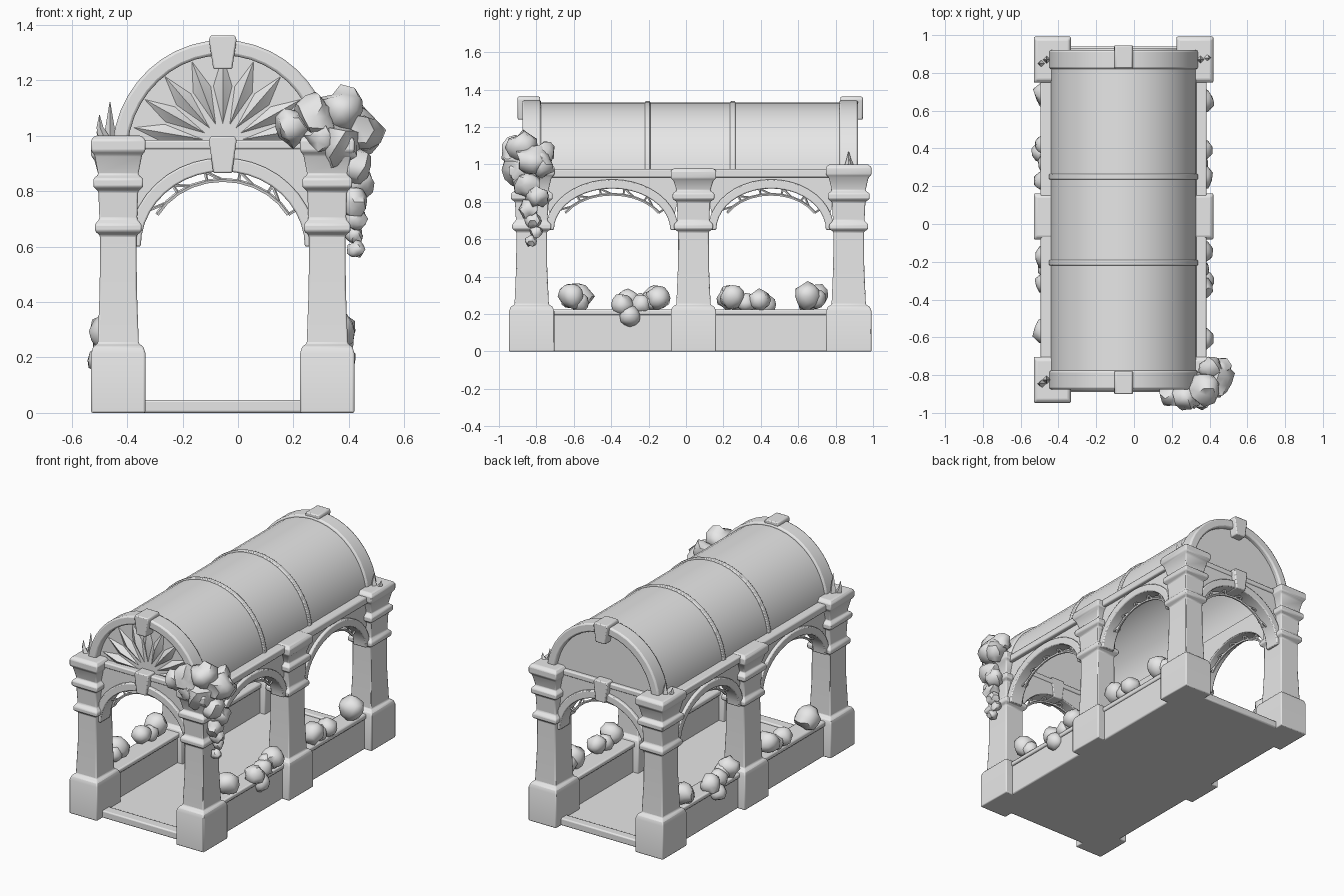
import bpy, bmesh, math, random
from mathutils import Vector

random.seed(4)
if "Cube" in bpy.data.objects:
    bpy.data.objects.remove(bpy.data.objects["Cube"], do_unlink=True)

stone = bpy.data.materials.new("grey_stone")
stone.use_nodes = True
stone.diffuse_color = (0.8, 0.8, 0.8, 1)
stone.node_tree.nodes["Principled BSDF"].inputs["Base Color"].default_value = (0.8, 0.8, 0.8, 1)

CX = -0.055            # centre line of the building
FRONT, MID, BACK = -0.825, 0.04, 0.87
SPAN = 0.377           # pillar distance from the centre line


def finish(name, bm, bevel=0.0, angle=40):
    bmesh.ops.recalc_face_normals(bm, faces=bm.faces)
    mesh = bpy.data.meshes.new(name)
    bm.to_mesh(mesh)
    bm.free()
    obj = bpy.data.objects.new(name, mesh)
    bpy.context.collection.objects.link(obj)
    mesh.materials.append(stone)
    if bevel:
        mod = obj.modifiers.new("soft_edges", "BEVEL")
        mod.width, mod.segments = bevel, 2
    bpy.ops.object.select_all(action="DESELECT")
    obj.select_set(True)
    bpy.context.view_layer.objects.active = obj
    bpy.ops.object.shade_smooth_by_angle(angle=math.radians(angle))
    return obj


def box(name, x0, x1, y0, y1, z0, z1, bevel=0.008):
    bm = bmesh.new()
    bmesh.ops.create_cube(bm, size=1)
    for v in bm.verts:
        v.co = ((x0 + x1) / 2 + v.co.x * (x1 - x0),
                (y0 + y1) / 2 + v.co.y * (y1 - y0),
                (z0 + z1) / 2 + v.co.z * (z1 - z0))
    return finish(name, bm, bevel)


def loft(bm, rings, closed=False):
    """Skin a list of equal point rings."""
    rows = [[bm.verts.new(p) for p in ring] for ring in rings]
    n = len(rows[0])
    for a, b in zip(rows, rows[1:]):
        for i in range(n):
            j = (i + 1) % n
            bm.faces.new((a[i], a[j], b[j], b[i]))
    bm.faces.new(rows[0])
    bm.faces.new(rows[-1])


def arc(a, b, z, start=0.0, n=20):
    return [(a * math.cos(t), z + b * math.sin(t))
            for t in (start + (math.pi - 2 * start) * i / n for i in range(n + 1))]


def place(u, z, d, side, mid):
    return (d, mid + u, z) if side else (mid + u, d, z)


def arch_solid(name, inner, outer, d0, d1, side=False, mid=CX, bevel=0.0):
    """Solid between two profile lines, from depth d0 to d1."""
    bm = bmesh.new()
    loft(bm, [[place(*p, d, side, mid) for p, d in ((i, d0), (o, d0), (o, d1), (i, d1))]
              for i, o in zip(inner, outer)])
    return finish(name, bm, bevel)


def tube(bm, p, q, r):
    p, q = Vector(p), Vector(q)
    d = q - p
    m = d.to_track_quat("Z", "Y").to_matrix().to_4x4()
    m.translation = (p + q) / 2
    bmesh.ops.create_cone(bm, cap_ends=True, segments=5, radius1=r, radius2=r,
                          depth=d.length, matrix=m)


def lattice(name, a, b, z, d, side, mid):
    """Thin openwork bar hanging below an arch."""
    bm = bmesh.new()
    low, high = arc(a - 0.03, b - 0.035, z, 0.5, 10), arc(a, b, z, 0.5, 10)
    for i in range(10):
        p, q = place(*low[i], d, side, mid), place(*low[i + 1], d, side, mid)
        tube(bm, p, q, 0.008)
        tube(bm, p, place(*high[i + i % 2], d, side, mid), 0.006)
    finish(name, bm)


def archway(name, a, b, z, half, top, d0, d1, out, side=False, mid=CX):
    """Wall with an arched hole, a raised band round it and openwork below."""
    inner = arc(a, b, z)
    wall = [(half * math.cos(math.pi * i / 20), top) for i in range(21)]
    arch_solid(name + "_wall", inner, wall, d0, d1, side, mid)
    lo, hi = (d0, d1 + 0.02) if out > 0 else (d0 - 0.02, d1)
    arch_solid(name + "_band", arc(a - 0.004, b - 0.004, z), arc(a + 0.04, b + 0.045, z),
               lo, hi, side, mid, 0.006)
    lattice(name + "_lattice", a, b, z, (d0 + d1) / 2, side, mid)


def pillar(name, x, y, top=1.0):
    profile = [(0, .098), (.215, .098), (.24, .09), (.25, .074), (.45, .067), (.64, .066),
               (.655, .084), (.68, .084), (.70, .068), (.80, .072), (.815, .09),
               (.845, .09), (.86, .072), (.93, .086), (.945, .098), (.985, .098), (1, .084)]
    bm = bmesh.new()
    loft(bm, [[(x + sx * h, y + sy * h * 1.24, z if z < .9 else z * top)
               for sx, sy in ((-1, -1), (1, -1), (1, 1), (-1, 1))] for z, h in profile])
    finish(name, bm, 0.006)


def leafy(name, blobs, jitter=0.25, detail=2):
    """Cluster of rough rounded clumps: (x, y, z, radius)."""
    bm = bmesh.new()
    for x, y, z, r in blobs:
        new = bmesh.ops.create_icosphere(bm, subdivisions=detail, radius=r)["verts"]
        for v in new:
            v.co = v.co * (1 + random.uniform(-jitter, jitter)) + Vector((x, y, z))
    return finish(name, bm, angle=50)


def keystone(name, z0, z1, y0, y1):
    bm = bmesh.new()
    loft(bm, [[(CX - w, y0, z), (CX + w, y0, z), (CX + w, y1, z), (CX - w, y1, z)]
              for z, w in ((z0, .034), (z1 - .015, .05), (z1, .044))])
    finish(name, bm, 0.006)


# Floor and thresholds
box("floor", CX - .42, CX + .42, -.86, .93, 0, .035)
box("front_threshold", CX - .32, CX + .32, -.89, -.82, 0, .047)
box("back_threshold", CX - .32, CX + .32, .88, .94, 0, .047)

# Pillars, side walls, eaves and side arches
for s, label in ((-1, "right"), (1, "left")):
    px = CX + s * SPAN
    pillar(label + "_front_pillar", px, FRONT)
    pillar(label + "_middle_pillar", px, MID, .98)
    pillar(label + "_back_pillar", px, BACK)
    xs = lambda i, o: sorted((CX + s * i, CX + s * o))
    box(label + "_low_wall", *xs(.315, .425), -.78, .82, 0, .205)
    box(label + "_wall_ledge", *xs(.305, .435), -.76, .80, .195, .225)
    box(label + "_eave", *xs(.36, .44), -.84, .89, .93, .975)
    for bay, mid, a in (("front", -.395, .315), ("back", .455, .297)):
        archway(f"{label}_{bay}_side_arch", a, .225, .65, a + .07, .955,
                *xs(.345, .415), s, True, mid)

# End arches, gables, rims and keystones
for label, y, s in (("front", FRONT, -1), ("back", BACK, 1)):
    archway(label + "_arch", .30, .275, .6, .385, .975, y - .04, y + .04, s)
    box(label + "_cornice", CX - .37, CX + .37, y - .045, y + .045, .95, .985)
    gable = arc(.38, .39, .93, .1)
    arch_solid(label + "_gable", [(u, .96) for u, z in gable], gable, y - .005, y + .02)
    arch_solid(label + "_gable_rim", arc(.345, .36, .93, .1), arc(.40, .415, .93, .1),
               y - .05, y + .05, bevel=.01)
    yo = sorted((y + s * .075, y - s * .045))
    keystone(label + "_gable_keystone", 1.24, 1.362, *yo)
    keystone(label + "_arch_keystone", .865, .998, *yo)

# Fan relief in the front gable
bm = bmesh.new()
for i in range(9):
    t = math.pi * (i + .5) / 9
    c, sn = math.cos(t), math.sin(t)
    y = FRONT - .004
    pts = [(.07 * c, .07 * sn), (.22 * c - .035 * sn, .22 * sn + .035 * c),
           (.33 * c, .34 * sn), (.22 * c + .035 * sn, .22 * sn - .035 * c)]
    rim = [bm.verts.new((CX + u, y, .975 + max(z * .93, 0))) for u, z in pts]
    tip = bm.verts.new((CX + .2 * c, y - .03, .975 + .19 * sn))
    bm.faces.new(rim)
    for j in range(4):
        bm.faces.new((rim[j], rim[(j + 1) % 4], tip))
finish("fan_relief", bm)

# Barrel roof with raised seams
arch_solid("barrel_roof", arc(.36, .375, .93), arc(.388, .4, .93), FRONT, BACK)
for i, y in enumerate((-.205, .25)):
    arch_solid(f"roof_seam_{i + 1}", arc(.37, .38, .93), arc(.398, .408, .93),
               y - .014, y + .014, bevel=.005)

# Shrubs on the low walls, the two sides being half-turn copies
shrubs = [("round_shrub", [(.405, -.61, .295, .07), (.40, -.57, .26, .05)]),
          ("trailing_shrub", [(.41, -.34, .25, .06), (.43, -.30, .19, .055),
                              (.40, -.24, .25, .055)]),
          ("inner_shrub", [(.405, -.15, .285, .065), (.39, -.19, .27, .05)]),
          ("paired_shrub", [(.405, .25, .29, .068), (.41, .39, .275, .058),
                            (.40, .32, .26, .05)]),
          ("end_shrub", [(.405, .65, .295, .075), (.39, .70, .28, .05)])]
for name, blobs in shrubs:
    leafy("left_" + name, [(CX + x, y, z, r) for x, y, z, r in blobs], .12)
    leafy("right_" + name, [(CX - x, 2 * MID - y, z, r) for x, y, z, r in blobs], .12)

# Small leaf ornaments on the free corners
for name, s, y, h in (("right_front", -1, FRONT, .145), ("right_back", -1, BACK, .09),
                      ("left_back", 1, BACK, .09)):
    x = CX + s * (SPAN + .03)
    bm = bmesh.new()
    for dx, dy, k in ((0, 0, 1), (.035, .01, .6), (-.03, -.02, .65)):
        tube_end = Vector((x + dx * 1.3, y + dy, .985 + h * k))
        base = [(x + dx * .5 + .025 * math.cos(t), y + dy + .025 * math.sin(t), .98)
                for t in (0, 1.57, 3.14, 4.71)]
        loft(bm, [base, [Vector(p).lerp(tube_end, .5) * 1 + Vector((dx * .3, 0, 0)) for p in base],
                  [Vector(p).lerp(tube_end, .95) for p in base]])
    finish(name + "_ornament", bm)

# Climbing plant over the front left corner
leafy("climbing_plant_crown",
      [(.20, -.90, 1.03, .065), (.28, -.91, 1.07, .075), (.37, -.87, 1.09, .08),
       (.44, -.82, 1.02, .085), (.36, -.88, .97, .09), (.45, -.77, 1.0, .065),
       (.30, -.92, 1.0, .06), (.41, -.76, 1.06, .06)], .24)
leafy("climbing_plant_trail",
      [(.41, -.85, .89, .075), (.43, -.80, .83, .06), (.42, -.84, .76, .05),
       (.425, -.82, .70, .04), (.42, -.80, .64, .032), (.425, -.83, .59, .03)], .24)
